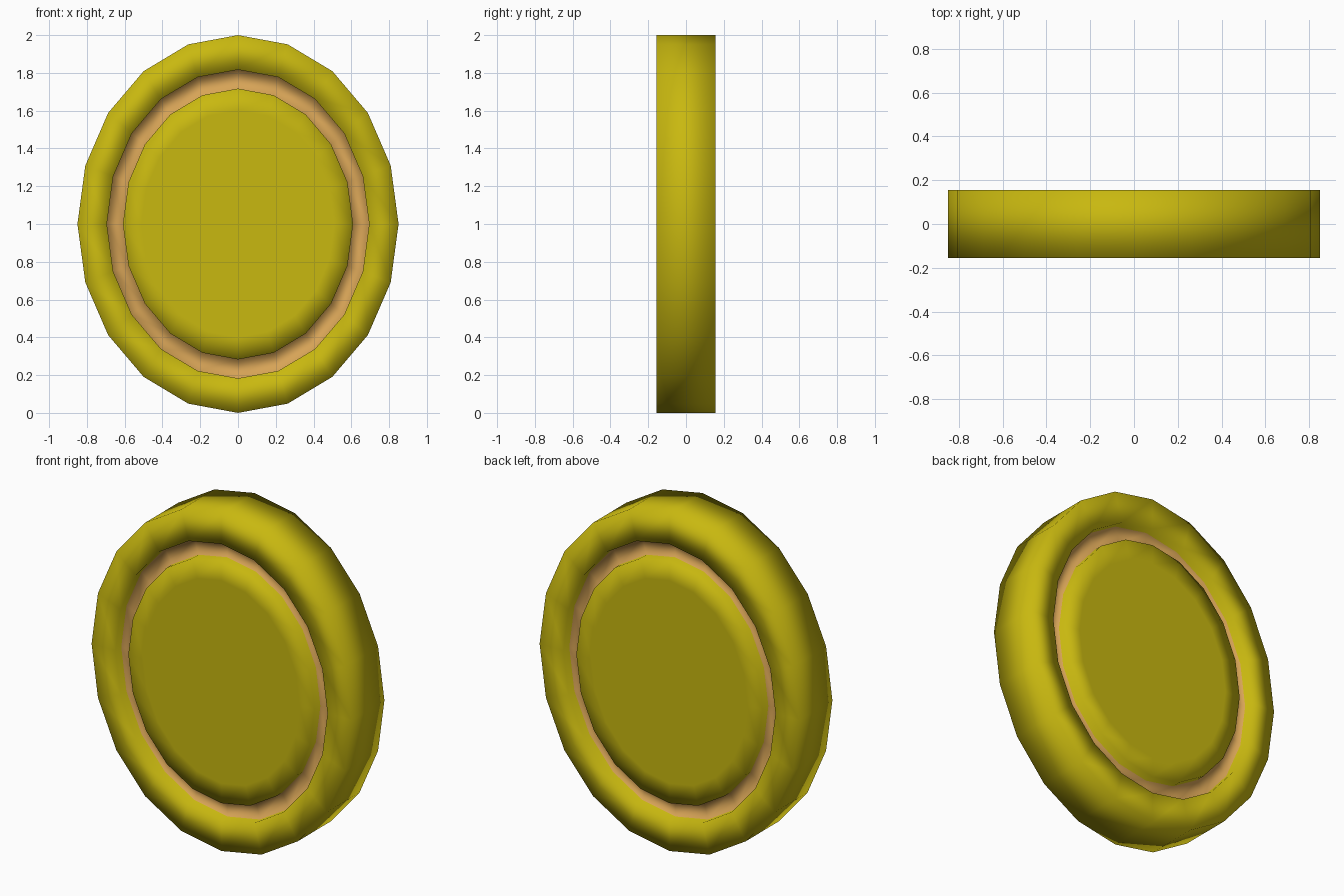
import bpy, bmesh, math

old = bpy.data.objects.get("Cube")
if old:
    bpy.data.objects.remove(old, do_unlink=True)

SIDES, RX, RZ = 20, 0.85, 1.0
HALF, GROOVE = 0.155, 0.10


def material(name, rgb):
    mat = bpy.data.materials.new(name)
    mat.use_nodes = True
    mat.diffuse_color = (*rgb, 1)
    bsdf = next(n for n in mat.node_tree.nodes if n.type == 'BSDF_PRINCIPLED')
    bsdf.inputs["Base Color"].default_value = (*rgb, 1)
    return mat


gold = material("gold", (0.58, 0.48, 0.005))
tan = material("tan groove", (0.68, 0.37, 0.095))

# Half profile from face centre to rim: (scale of the oval, half depth)
half = [(0.60, HALF), (0.717, HALF), (0.717, GROOVE),
        (0.817, GROOVE), (0.817, HALF), (1.0, HALF)]
profile = [(s, -d) for s, d in half] + [(s, d) for s, d in reversed(half)]

# Loft oval rings along the profile, front face to back face
bm = bmesh.new()
rings = []
for s, y in profile:
    angles = [2 * math.pi * i / SIDES for i in range(SIDES)]
    rings.append([bm.verts.new((RX * s * math.sin(a), y, RZ + RZ * s * math.cos(a)))
                  for a in angles])
for a, b in zip(rings, rings[1:]):
    for i in range(SIDES):
        j = (i + 1) % SIDES
        bm.faces.new((a[i], a[j], b[j], b[i]))
bm.faces.new(rings[0])
bm.faces.new(rings[-1])
bmesh.ops.recalc_face_normals(bm, faces=bm.faces)

# Groove floors are tan; everything is smooth shaded
for f in bm.faces:
    f.smooth = True
    f.material_index = int(all(abs(abs(v.co.y) - GROOVE) < 1e-4 for v in f.verts))

mesh = bpy.data.meshes.new("coin")
bm.to_mesh(mesh)
bm.free()
mesh.materials.append(gold)
mesh.materials.append(tan)
coin = bpy.data.objects.new("coin", mesh)
bpy.context.collection.objects.link(coin)
